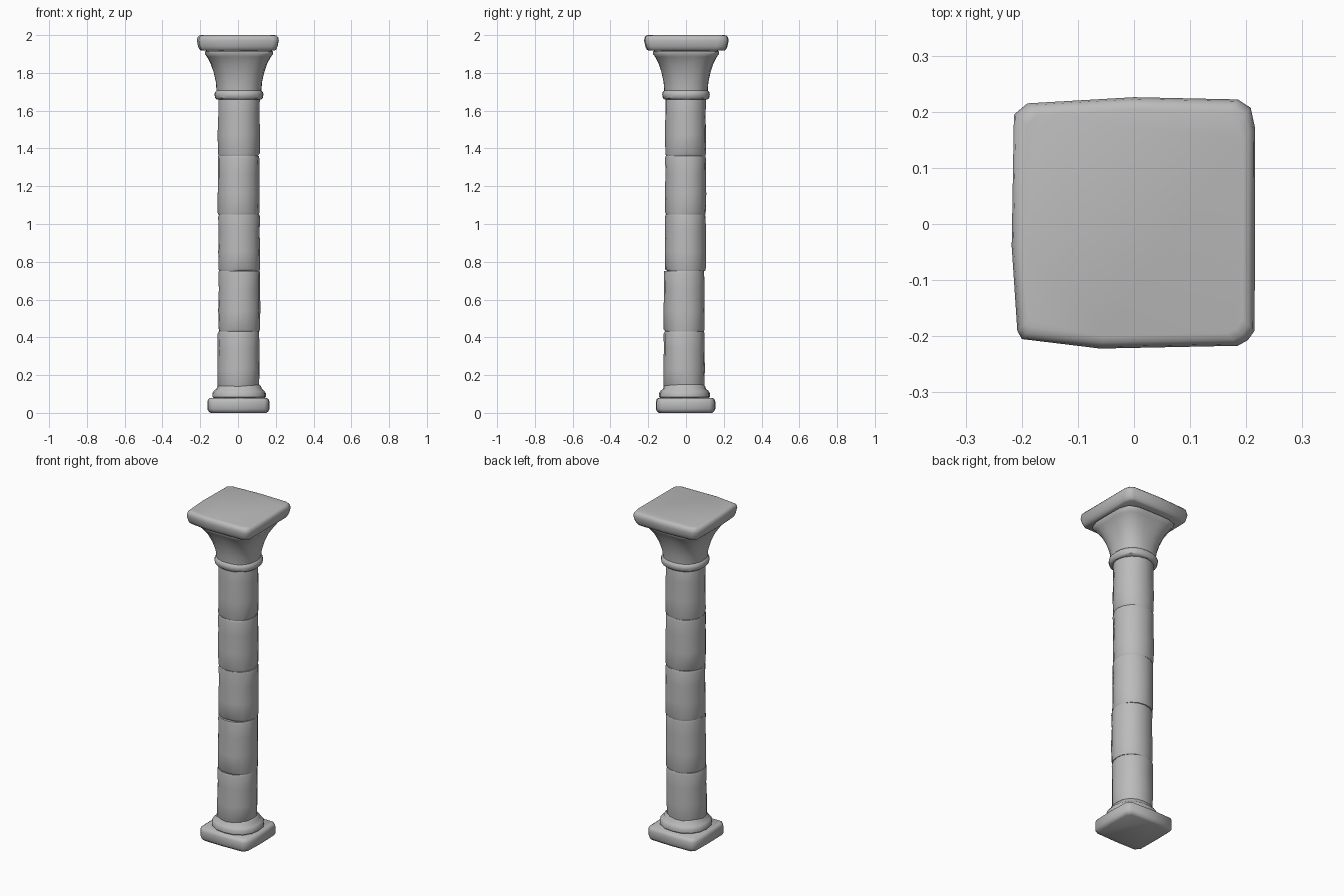
import bpy, bmesh, math, random

random.seed(4)
cube = bpy.data.objects.get("Cube")
if cube:
    bpy.data.objects.remove(cube, do_unlink=True)

stone = bpy.data.materials.new("grey_stone")
stone.use_nodes = True
GREY = (0.5, 0.5, 0.5, 1)
stone.diffuse_color = GREY
stone.node_tree.nodes["Principled BSDF"].inputs["Base Color"].default_value = GREY


def loft(name, rings, angle=40):
    """Skin a stack of closed rings and cap both ends."""
    bm = bmesh.new()
    loops = [[bm.verts.new(p) for p in ring] for ring in rings]
    n = len(loops[0])
    for a, b in zip(loops, loops[1:]):
        for i in range(n):
            j = (i + 1) % n
            bm.faces.new((a[i], a[j], b[j], b[i]))
    bm.faces.new(loops[0][::-1])
    bm.faces.new(loops[-1])
    bmesh.ops.recalc_face_normals(bm, faces=bm.faces)
    mesh = bpy.data.meshes.new(name)
    bm.to_mesh(mesh)
    bm.free()
    mesh.materials.append(stone)
    obj = bpy.data.objects.new(name, mesh)
    bpy.context.collection.objects.link(obj)
    bpy.ops.object.select_all(action="DESELECT")
    obj.select_set(True)
    bpy.context.view_layer.objects.active = obj
    bpy.ops.object.shade_smooth_by_angle(angle=math.radians(angle))
    return obj


def ring(z, rx, ry=None, power=2, cx=0, cy=0, sides=24, rough=0):
    """Rounded ring: power 2 is a circle, higher powers approach a square."""
    ry = ry or rx
    pts = []
    for i in range(sides):
        t = math.tau * i / sides
        c, s = math.cos(t), math.sin(t)
        k = (abs(c) ** power + abs(s) ** power) ** (-1 / power)
        k *= 1 + random.uniform(-rough, rough)
        pts.append((cx + rx * k * c, cy + ry * k * s, z))
    return pts


def slab(name, outline, levels):
    """Worn slab: one outline scaled through (height, scale) levels."""
    loft(name, [[(x * s, y * s, z) for x, y in outline] for z, s in levels], 60)


# Square foot slab with worn corners
plinth = [(-.16, -.13), (-.135, -.158), (0, -.16), (.14, -.155), (.163, -.13),
          (.167, 0), (.163, .125), (.14, .15), (0, .155), (-.14, .15),
          (-.16, .125), (-.162, 0)]
slab("plinth", plinth, [(0, .9), (.008, .96), (.02, 1), (.06, 1), (.073, .97), (.08, .9)])

# Rounded base moulding
base = [(.075, .132), (.085, .141), (.105, .141), (.118, .132),
        (.128, .12), (.14, .116), (.15, .106)]
loft("base_moulding", [ring(z, r, r * .95, 2.3, .006, -.008, 16) for z, r in base])

# Shaft drums, each slightly shifted and worn at its joints
joints = [.13, .43, .75, 1.05, 1.36, 1.68]
shifts = [(.003, -.01), (.007, -.01), (.006, -.003), (.003, -.002), (.004, -.002)]
for i, (cx, cy) in enumerate(shifts):
    low, high = joints[i], joints[i + 1]
    rings = []
    for f, r in [(0, .106), (.04, .11), (.35, .111), (.7, .109), (.96, .11), (1, .107)]:
        rings.append(ring(low + f * (high - low), r, r * .98, 2.1, cx, cy, 16, .015))
    # Chipped edge at one joint of each drum
    chip = random.randrange(16)
    for k, depth in [(-1, .97), (0, .93), (1, .96)]:
        j = (chip + k) % 16
        x, y, z = rings[0][j]
        rings[0][j] = (cx + (x - cx) * depth, cy + (y - cy) * depth, z)
    loft("shaft_drum_%d" % (i + 1), rings, 50)

# Capital flaring from a round collar to a square top
capital = [(1.66, .118, 2.2), (1.667, .126, 2.3), (1.685, .13, 2.3), (1.698, .127, 2.3),
           (1.706, .119, 2.3), (1.75, .122, 2.5), (1.8, .133, 2.9), (1.85, .15, 3.6),
           (1.885, .169, 4.8), (1.9, .18, 5.5), (1.912, .181, 5.5), (1.922, .168, 5)]
loft("capital", [ring(z, r, r * .97, p, .005, 0) for z, r, p in capital])

# Broad top slab with an uneven outline
abacus = [(-.2, -.205), (-.06, -.222), (.185, -.217), (.203, -.207), (.215, -.19),
          (.216, .17), (.208, .207), (.185, .222), (0, .226), (-.19, .215),
          (-.214, .195), (-.218, -.04), (-.208, -.19)]
slab("abacus", abacus, [(1.918, .9), (1.925, .94), (1.94, .97), (1.972, 1), (1.988, .985), (1.997, .95), (2, .9)])
